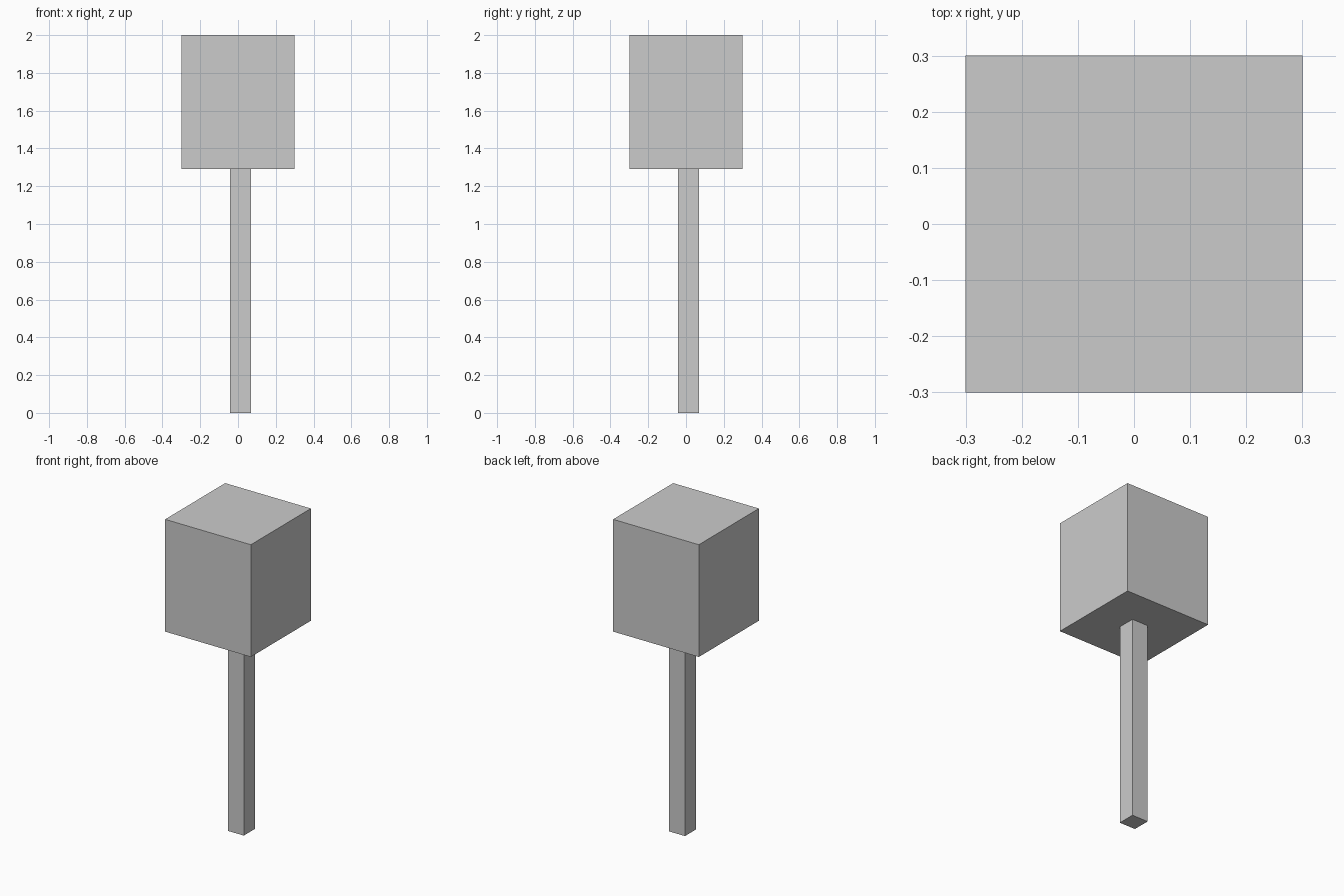
import bpy

if "Cube" in bpy.data.objects:
    bpy.data.objects.remove(bpy.data.objects["Cube"])


def box(name, x, y, z):
    """Box from (min, max) ranges on each axis."""
    bpy.ops.mesh.primitive_cube_add(size=1)
    ob = bpy.context.object
    ob.name = name
    for v in ob.data.vertices:
        v.co = [lo + (c + 0.5) * (hi - lo) for c, (lo, hi) in zip(v.co, (x, y, z))]
    return ob


JOIN_Z = 1.29  # underside of the head

# Slim square post, set slightly off centre
box("post", (-0.042, 0.07), (-0.042, 0.07), (0, JOIN_Z))

# Large block on top
box("head", (-0.3, 0.3), (-0.3, 0.3), (JOIN_Z, 2))
